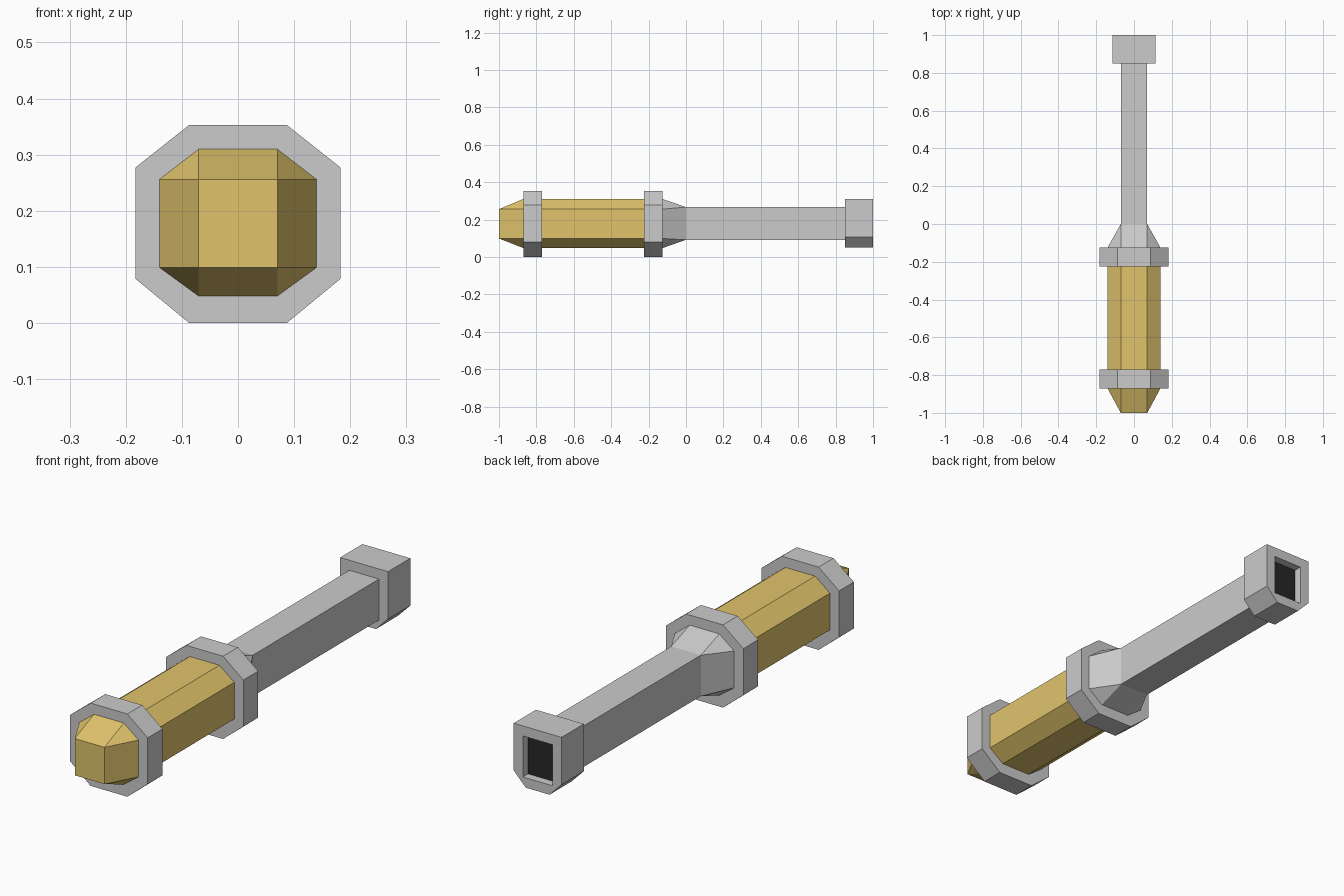
import bpy, bmesh

if "Cube" in bpy.data.objects:
    bpy.data.objects.remove(bpy.data.objects["Cube"])


def octagon(w, flat, z0, z1, z2, z3):
    """Symmetric 8-point outline: half width, half flat, and four heights."""
    right = [(flat, z0), (w, z1), (w, z2), (flat, z3)]
    return right + [(-x, z) for x, z in reversed(right)]


def material(name, colour):
    mat = bpy.data.materials.new(name)
    mat.diffuse_color = (*colour, 1)
    mat.use_nodes = True
    mat.node_tree.nodes["Principled BSDF"].inputs["Base Color"].default_value = mat.diffuse_color
    return mat


def loft(name, sections, mat=None, cap_start=True, cap_end=True):
    """Join (y, outline) sections of equal point count along y."""
    bm = bmesh.new()
    rings = [[bm.verts.new((x, y, z)) for x, z in pts] for y, pts in sections]
    for a, b in zip(rings, rings[1:]):
        n = len(a)
        for i in range(n):
            j = (i + 1) % n
            bm.faces.new((a[i], b[i], b[j], a[j]))
    if cap_start:
        bm.faces.new(rings[0])
    if cap_end:
        bm.faces.new(rings[-1][::-1])
    # merge doubled corners where an octagon tapers into a rectangle
    bmesh.ops.remove_doubles(bm, verts=bm.verts, dist=0.0005)
    bmesh.ops.recalc_face_normals(bm, faces=bm.faces)
    mesh = bpy.data.meshes.new(name)
    bm.to_mesh(mesh)
    bm.free()
    obj = bpy.data.objects.new(name, mesh)
    bpy.context.collection.objects.link(obj)
    if mat:
        mesh.materials.append(mat)
    return obj


yellow = material("yellow", (0.75, 0.55, 0.15))
black = material("black", (0.02, 0.02, 0.02))

grip = octagon(0.14, 0.07, 0.048, 0.099, 0.256, 0.31)
grip_end = octagon(0.07, 0.07, 0.099, 0.099, 0.256, 0.256)
collar = octagon(0.183, 0.087, 0.0, 0.079, 0.277, 0.353)
barrel = octagon(0.07, 0.07, 0.092, 0.092, 0.267, 0.267)
head = octagon(0.113, 0.056, 0.05, 0.108, 0.31, 0.31)
head[3] = (0.113, 0.31)
head[4] = (-0.113, 0.31)

# yellow body with tapered front end
loft("body", [(-1.0, grip_end), (-0.87, grip), (-0.175, grip)], yellow)

# two octagonal collars
for name, y in (("front_collar", -0.87), ("rear_collar", -0.225)):
    loft(name, [(y, collar), (y + 0.1, collar)])

# grey tapered neck running into the square tube
loft("neck_and_tube", [(-0.175, grip), (-0.125, grip), (0.0, barrel), (0.86, barrel)])

# tip block with square recess
loft("tip", [(0.85, head), (1.0, head), (1.0, barrel), (0.965, barrel)], cap_end=False)

# dark panel at the bottom of the recess
loft("recess_panel", [(0.955, barrel), (0.965, barrel)], black)
